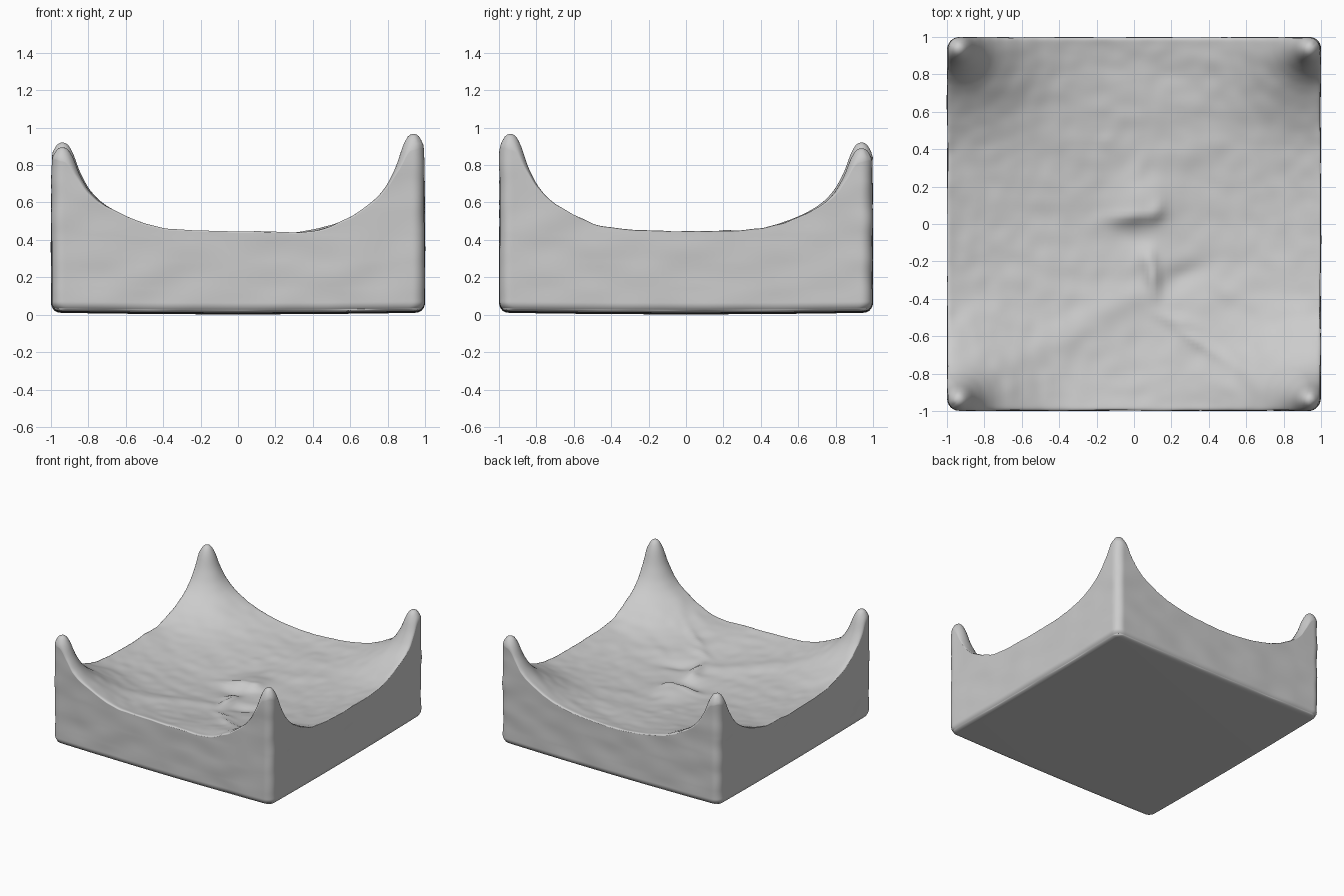
import bpy, bmesh, math
from mathutils import Vector, noise

if "Cube" in bpy.data.objects:
    bpy.data.objects.remove(bpy.data.objects["Cube"])

TIP = 0.937       # tips stand at (+-TIP, +-TIP)
CORNER_R = 0.065  # rounding of the upright corners
FOOT_R = 0.05     # rounding of the bottom edge
FLOOR = 0.02
BOWL = 0.1        # depth of the hollow in the middle

# height of the top against distance from the nearest tip
PROFILE = [(0, .92), (.03, .908), (.06, .855), (.09, .765), (.14, .675), (.19, .62),
           (.24, .583), (.34, .53), (.44, .492), (.54, .47), (.64, .459),
           (.8, .453), (.95, .45), (1.15, .445), (1.4, .44)]
# tip height for each corner, by sign of x and y
TIP_HEIGHT = {(1, -1): .975, (-1, 1): .928, (1, 1): .897, (-1, -1): .902}
# lumps and hollows on top: x, y, angle, half length, half width, height
LUMPS = [(0.0, .04, 5, .13, .03, .03), (.04, .12, 0, .14, .10, .045),
         (.12, .07, 60, .06, .03, .02), (.10, -.27, 95, .11, .03, .045),
         (.06, -.18, 60, .06, .04, .02), (.27, -.27, 25, .13, .06, -.03),
         (-.02, -.08, 0, .12, .05, -.01), (-.25, -.52, 27, .35, .08, .02),
         (.33, -.62, -33, .2, .025, .018), (.25, -.52, -20, .1, .025, .018),
         (.45, -.98, 0, .25, .1, -.022), (0, .95, 0, .4, .25, -.03),
         (.02, .28, 80, .08, .04, .012), (-.15, .45, 30, .04, .03, .008),
         (.98, 0, 90, .3, .1, .005)]


def profile(d):
    for (d0, h0), (d1, h1) in zip(PROFILE, PROFILE[1:]):
        if d <= d1:
            return h0 + (h1 - h0) * (d - d0) / (d1 - d0)
    return PROFILE[-1][1]


def top_height(x, y):
    sx, sy = (1 if x > 0 else -1), (1 if y > 0 else -1)
    d = math.hypot(x - sx * TIP, y - sy * TIP)
    h = profile(d)
    if h > .45:
        h = .45 + (h - .45) * (TIP_HEIGHT[sx, sy] - .45) / .47
    h -= BOWL * max(0, 1 - x * x) ** .7 * max(0, 1 - y * y)
    for lx, ly, ang, ln, wd, amp in LUMPS:
        a = math.radians(ang)
        u = (x - lx) * math.cos(a) + (y - ly) * math.sin(a)
        v = -(x - lx) * math.sin(a) + (y - ly) * math.cos(a)
        h += amp * math.exp(-(u / ln) ** 2 - (v / wd) ** 2)
    fade = min(1, d / .3)
    h += fade * .007 * noise.noise(Vector((x * 4, y * 7, 3)))
    h += fade * .005 * noise.noise(Vector((x * 12, y * 12, 7)))
    edge = 1 - max(abs(x), abs(y))
    if edge < .02:                       # soft lip
        h -= .01 * (1 - edge / .02) ** 2
    return h


def round_pair(u, v):
    """Map a unit square corner onto a quarter disc."""
    k = max(u, v) / max(math.hypot(u, v), 1e-9)
    return u * k, v * k


def spread(t):
    """Pack grid lines closer together near the edges."""
    return .5 * t + .5 * math.sin(t * math.pi / 2)


def shape(co):
    x, y, t = spread(co.x), spread(co.y), (spread(co.z) + 1) / 2
    m = max(abs(x), abs(y))
    # rounded upright corners
    c = 1 - CORNER_R
    if abs(x) > c and abs(y) > c:
        u, v = round_pair((abs(x) - c) / CORNER_R, (abs(y) - c) / CORNER_R)
        x, y = math.copysign(c + u * CORNER_R, x), math.copysign(c + v * CORNER_R, y)
    z = FLOOR + t * (top_height(x, y) - FLOOR)
    # rounded foot
    e, low = 1 - m, z - FLOOR
    if e < FOOT_R and low < FOOT_R and t < .5:
        u, v = round_pair((FOOT_R - e) / FOOT_R, (FOOT_R - low) / FOOT_R)
        s = (1 - FOOT_R + u * FOOT_R) / m
        x, y, z = x * s, y * s, FLOOR + FOOT_R - v * FOOT_R
    # worn walls and slightly bulging underside
    if m > .9999:
        w = 1 - .006 * (.5 + noise.noise(Vector((x * 4, y * 4, z * 7))))
        x, y = x * w, y * w
    z -= FLOOR * max(0, 1 - z / .2) * (2 - x * x - y * y) / 2
    return Vector((x, y, z))


# block with a hollow top and four corner tips
bm = bmesh.new()
bmesh.ops.create_cube(bm, size=2)
bmesh.ops.subdivide_edges(bm, edges=bm.edges[:], cuts=103, use_grid_fill=True)
for vert in bm.verts:
    vert.co = shape(vert.co.copy())
# relax the top so that the profile joints flow together
for _ in range(2):
    bmesh.ops.smooth_vert(bm, verts=[v for v in bm.verts if max(abs(v.co.x), abs(v.co.y)) < .985],
                          factor=.4, use_axis_z=True)
bmesh.ops.recalc_face_normals(bm, faces=bm.faces[:])
for face in bm.faces:
    face.smooth = True

mesh = bpy.data.meshes.new("hollow_block")
bm.to_mesh(mesh)
bm.free()
block = bpy.data.objects.new("hollow_block", mesh)
bpy.context.collection.objects.link(block)

grey = bpy.data.materials.new("light_grey")
grey.diffuse_color = (.6, .6, .6, 1)
grey.use_nodes = True
grey.node_tree.nodes["Principled BSDF"].inputs["Base Color"].default_value = grey.diffuse_color
mesh.materials.append(grey)
